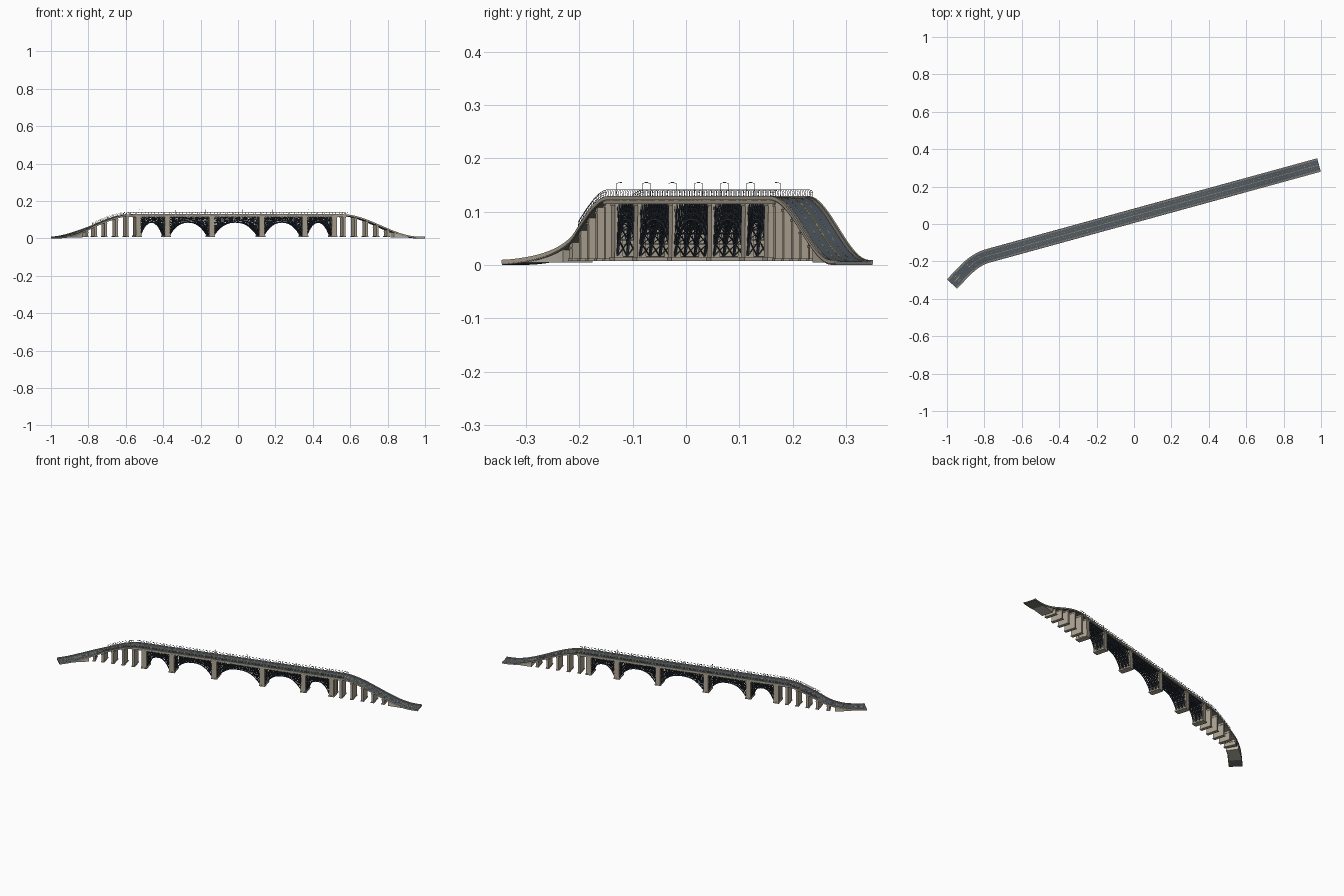
import bpy, bmesh, math
from mathutils import Vector

if "Cube" in bpy.data.objects:
    bpy.data.objects.remove(bpy.data.objects["Cube"])

# ---------- materials ----------
def mat(name, c):
    m = bpy.data.materials.new(name)
    m.diffuse_color = (*c, 1)
    m.use_nodes = True
    m.node_tree.nodes["Principled BSDF"].inputs["Base Color"].default_value = m.diffuse_color
    return m
ASPHALT = mat("asphalt", (0.085, 0.105, 0.13))
WALK = mat("walkway_grey", (0.16, 0.16, 0.15))
STONE = mat("concrete", (0.42, 0.37, 0.29))
PALE = mat("pale_concrete", (0.5, 0.46, 0.38))
STEEL = mat("dark_steel", (0.03, 0.04, 0.055))
RAIL = mat("rail_grey", (0.2, 0.22, 0.24))
YELLOW = mat("yellow_paint", (0.6, 0.45, 0.1))

# ---------- bridge alignment: plan line and deck height as functions of x ----------
X0, X1 = -0.973, 0.989
S0, S1, CA, CB = 1.05, 0.2745, -0.912, -0.782    # slopes and curved stretch

def slope(x):
    t = min(max((x - CA) / (CB - CA), 0), 1)
    return S0 + (S1 - S0) * t

def plan_y(x):
    if x >= CB:
        return 0.044 + S1 * x
    yb, x2 = 0.044 + S1 * CB, max(x, CA)
    y = yb - (slope(x2) + S1) / 2 * (CB - x2)
    return y - S0 * max(CA - x, 0)

def smooth(t):
    t = min(max(t, 0), 1)
    return t * t * (3 - 2 * t)

def deck(x):
    return 0.0065 + 0.1195 * smooth((x + 0.98) / 0.41) * smooth((0.96 - x) / 0.41)

def pos(x, o, z):
    s = slope(x)
    k = math.hypot(1, s)
    return Vector((x - s / k * o, plan_y(x) + o / k, z))

def steps(a, b, d=0.015):
    n = max(1, round((b - a) / d))
    return [a + (b - a) * i / n for i in range(n + 1)]

# ---------- helpers ----------
def sweep(bm, prof, xs):
    """Sweep a closed (offset, z) section along the alignment."""
    rings = [[bm.verts.new(pos(x, o, z)) for o, z in prof(x)] for x in xs]
    n = len(rings[0])
    for a, b in zip(rings, rings[1:]):
        for i in range(n):
            j = (i + 1) % n
            bm.faces.new((a[i], a[j], b[j], b[i]))
    bm.faces.new(rings[0])
    bm.faces.new(rings[-1][::-1])

def strip(bm, o0, o1, d0, d1, xs):
    """Box section following the deck height."""
    sweep(bm, lambda x: [(o0, deck(x) + d0), (o1, deck(x) + d0),
                         (o1, deck(x) + d1), (o0, deck(x) + d1)], xs)

def block(bm, x, length, half, z0, z1):
    """Full-width block; z1 None means up to the deck underside."""
    h = length / 2 / math.hypot(1, slope(x))
    def prof(q):
        t = deck(q) - 0.005 if z1 is None else z1
        return [(-half, z0), (half, z0), (half, t), (-half, t)]
    sweep(bm, prof, [x - h, x + h])

def beam(bm, p, q, w):
    d = (q - p).normalized()
    u = d.cross(Vector((0, 0, 1)))
    if u.length < 0.01:
        u = Vector((1, 0, 0))
    u = u.normalized() * w / 2
    v = d.cross(u)
    c = [u + v, v - u, -u - v, u - v]
    a = [bm.verts.new(p + k) for k in c]
    b = [bm.verts.new(q + k) for k in c]
    for i in range(4):
        j = (i + 1) % 4
        bm.faces.new((a[i], a[j], b[j], b[i]))
    bm.faces.new(a)
    bm.faces.new(b[::-1])

def finish(bm, name, m):
    bmesh.ops.recalc_face_normals(bm, faces=bm.faces)
    me = bpy.data.meshes.new(name)
    bm.to_mesh(me)
    bm.free()
    me.materials.append(m)
    bpy.context.collection.objects.link(bpy.data.objects.new(name, me))

ALL = steps(X0, X1)

# ---------- deck ----------
bm = bmesh.new()
strip(bm, -0.036, 0.036, -0.0062, -0.0012, ALL)
finish(bm, "deck_slab", WALK)
bm = bmesh.new()
strip(bm, -0.028, 0.028, -0.0013, 0, ALL)
finish(bm, "roadway", ASPHALT)
bm = bmesh.new()
for s in (-1, 1):
    strip(bm, s * 0.028, s * 0.034, -0.0013, 0.0015, ALL)
finish(bm, "walkways", WALK)
bm = bmesh.new()
for s in (-1, 1):
    strip(bm, s * 0.0338, s * 0.0372, -0.004, 0.0032, ALL)        # parapet
    strip(bm, s * 0.033, s * 0.036, -0.011, -0.004, steps(-0.6, 0.57))  # fascia beam
    strip(bm, s * 0.0275, s * 0.0288, -0.001, 0.0018, ALL)        # curb
finish(bm, "parapets_and_curbs", STONE)

# painted lane lines
bm = bmesh.new()
for o in (-0.0008, 0.0008):
    strip(bm, o - 0.0004, o + 0.0004, 0, 0.0003, ALL)
for o in (-0.014, 0.014):
    for i in range(64):
        x = -0.95 + i * 0.03
        strip(bm, o - 0.0004, o + 0.0004, 0, 0.0003, steps(x, x + 0.012, 0.006))
finish(bm, "lane_lines", YELLOW)

# ---------- piers ----------
PIERS = [-0.54, -0.385, -0.148, 0.12, 0.35, 0.507]
bm = bmesh.new()
for x in PIERS:
    block(bm, x, 0.034, 0.036, 0.008, 0.015)      # plinth
    block(bm, x, 0.022, 0.031, 0.015, None)       # wall core
    block(bm, x, 0.031, 0.0345, 0.111, 0.117)     # cap
    for s in (-1, 1):                             # end buttresses
        h = 0.0135
        sweep(bm, lambda q: [(s * 0.018, 0.015), (s * 0.0345, 0.015),
                             (s * 0.0335, 0.1205), (s * 0.018, 0.1205)], [x - h, x + h])
finish(bm, "main_piers", STONE)

bm = bmesh.new()
for x in [-0.822, -0.77, -0.715, -0.657, -0.6, 0.56, 0.62, 0.68, 0.737, 0.795]:
    block(bm, x, 0.013, 0.033, 0.009, None)
    block(bm, x, 0.019, 0.035, 0.008, 0.0125)
    t = deck(x) - 0.012
    block(bm, x, 0.017, 0.0345, t - 0.004, t)
finish(bm, "ramp_piers", STONE)

bm = bmesh.new()
for a, b in ((-0.935, -0.85), (0.825, 0.93)):
    sweep(bm, lambda x: [(-0.034, 0.005), (0.034, 0.005),
                         (0.034, max(deck(x) - 0.005, 0.006)), (-0.034, max(deck(x) - 0.005, 0.006))],
          steps(a, b))
finish(bm, "abutments", PALE)

# ---------- steel arches ----------
RIBS = (-0.029, -0.0097, 0.0097, 0.029)
TOP = 0.1165
bm = bmesh.new()
for a, b in zip(PIERS, PIERS[1:]):
    a, b = a + 0.011, b - 0.011
    n = 10 if b - a < 0.18 else 14
    low, up, top = {}, {}, {}
    for r, o in enumerate(RIBS):
        for i in range(n + 1):
            u = i / n
            e = abs(2 * u - 1)
            x = a + (b - a) * u
            z = 0.016 + 0.07 * (1 - e ** 2.6)
            low[r, i] = pos(x, o, z)
            up[r, i] = pos(x, o, z + 0.011 + 0.012 * e * e)
            top[r, i] = pos(x, o, TOP)
        for i in range(n + 1):
            beam(bm, low[r, i], top[r, i], 0.002)             # spandrel column
            if i == n:
                continue
            j = i + 1
            beam(bm, low[r, i], low[r, j], 0.004)             # lower chord
            beam(bm, up[r, i], up[r, j], 0.003)               # upper chord
            beam(bm, top[r, i], top[r, j], 0.004)             # deck stringer
            left = i < n / 2
            beam(bm, *((low[r, j], up[r, i]) if left else (low[r, i], up[r, j])), 0.0016)
            beam(bm, up[r, i], top[r, j], 0.0014)             # spandrel X
            beam(bm, up[r, j], top[r, i], 0.0014)
    for r in range(3):                                        # bracing between ribs
        for i in range(n + 1):
            for lv in (low, up, top):
                beam(bm, lv[r, i], lv[r + 1, i], 0.0018)
            if i % 2 == 0:
                beam(bm, up[r, i], top[r + 1, i], 0.0014)
                beam(bm, up[r + 1, i], top[r, i], 0.0014)
            if i < n:
                beam(bm, low[r, i], low[r + 1, i + 1], 0.0016)
                beam(bm, low[r + 1, i], low[r, i + 1], 0.0016)
finish(bm, "steel_arches", STEEL)

# ---------- safety railing with inward-leaning tips ----------
bm = bmesh.new()
rx = steps(-0.77, 0.578, 0.0115)
for s in (-1, 1):
    pts = [[pos(x, s * o, deck(x) + d) for o, d in
            ((0.0355, 0.002), (0.0365, 0.011), (0.0345, 0.0155))] for x in rx]
    for p in pts:
        beam(bm, p[0], p[1], 0.0007)
        beam(bm, p[1], p[2], 0.0007)
    for p, q in zip(pts, pts[1:]):
        for k in (1, 2):
            beam(bm, p[k], q[k], 0.0007)
        beam(bm, p[0].lerp(p[1], 0.5), q[0].lerp(q[1], 0.5), 0.0006)
finish(bm, "railings", RAIL)

# ---------- street lamps ----------
bm = bmesh.new()
for s in (-1, 1):
    for i in range(6):
        x = -0.52 + 0.178 * i
        z = deck(x)
        a, b, c = pos(x, s * 0.033, z), pos(x, s * 0.033, z + 0.027), pos(x, s * 0.026, z + 0.029)
        beam(bm, a, b, 0.0009)
        beam(bm, b, c, 0.0008)
        beam(bm, c, pos(x, s * 0.0225, z + 0.0285), 0.0016)
finish(bm, "street_lamps", RAIL)
